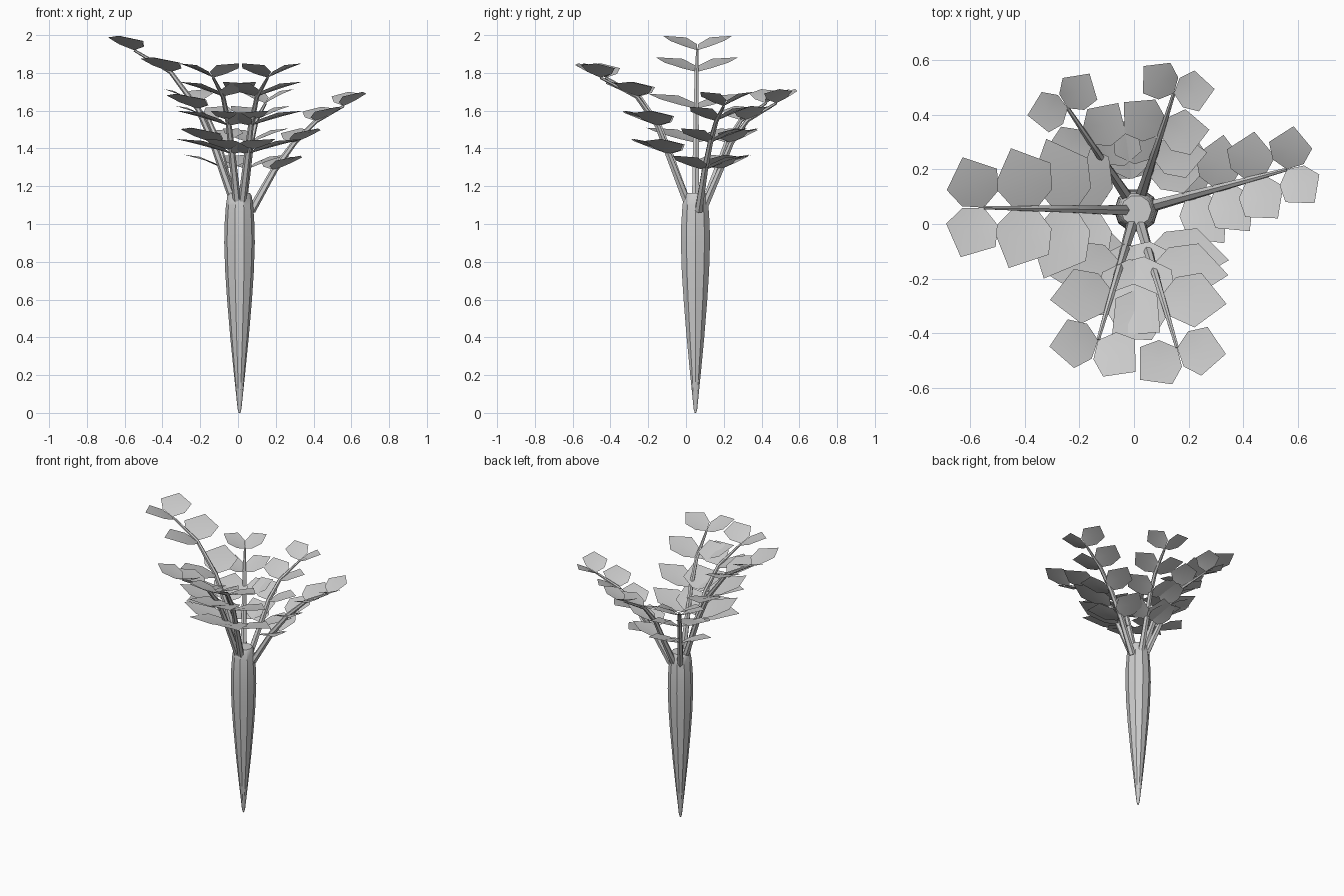
import bpy, bmesh, math
from mathutils import Vector

if "Cube" in bpy.data.objects:
    bpy.data.objects.remove(bpy.data.objects["Cube"])

CX, CY = 0.008, 0.05   # axis of the root

grey = bpy.data.materials.new("plain_grey")
grey.diffuse_color = (0.6, 0.6, 0.6, 1)
grey.use_nodes = True
grey.node_tree.nodes["Principled BSDF"].inputs["Base Color"].default_value = grey.diffuse_color


def finish(bm, name, angle=50, recalc=True):
    if recalc:
        bmesh.ops.recalc_face_normals(bm, faces=bm.faces)
    me = bpy.data.meshes.new(name)
    bm.to_mesh(me)
    bm.free()
    me.materials.append(grey)
    ob = bpy.data.objects.new(name, me)
    bpy.context.collection.objects.link(ob)
    bpy.ops.object.select_all(action='DESELECT')
    ob.select_set(True)
    bpy.context.view_layer.objects.active = ob
    bpy.ops.object.shade_smooth_by_angle(angle=math.radians(angle))
    return ob


def tube(bm, points, radii, sides):
    """Capped tube of varying radius along a path."""
    rings = []
    for i, p in enumerate(points):
        t = (points[min(i + 1, len(points) - 1)] - points[max(i - 1, 0)]).normalized()
        a = t.cross(Vector((0, 1, 0))).normalized()
        b = t.cross(a)
        rings.append([bm.verts.new(p + radii[i] * (a * math.cos(k * math.tau / sides)
                                                  + b * math.sin(k * math.tau / sides)))
                      for k in range(sides)])
    for r0, r1 in zip(rings, rings[1:]):
        for k in range(sides):
            j = (k + 1) % sides
            bm.faces.new((r0[k], r0[j], r1[j], r1[k]))
    bm.faces.new(rings[0])
    bm.faces.new(rings[-1])


# Tapered root with a flat crown
profile = [(0, .004), (.02, .010), (.2, .029), (.4, .049), (.6, .066), (.75, .076),
           (.9, .081), (1.0, .079), (1.1, .072), (1.15, .064), (1.163, .056)]
bm = bmesh.new()
tube(bm, [Vector((CX, CY, z)) for z, r in profile], [r for z, r in profile], 10)
finish(bm, "root", 35)


def leaf(bm, node, h, side, length, width):
    """Hexagonal leaf, rising from its stem and flattening towards the tip."""
    s = Vector((-h.y, h.x, 0)) * side
    ang = math.radians(66)
    u_dir = h * math.cos(ang) + s * math.sin(ang)
    v_dir = h * math.sin(ang) - s * math.cos(ang)

    def vert(u, v, rise):
        p = u_dir * (u * length) + v_dir * (v * width)
        p.z = rise * 0.2 + 0.1 * p.dot(h)
        return bm.verts.new(node + p)

    base, mid, tip = vert(0, 0, 0), vert(.5, 0, .22), vert(1, 0, .34)
    for m in (1, -1):
        a, b = vert(.18, .36 * m, .12), vert(.56, .5 * m, .27)
        for tri in ((base, a, mid), (a, b, mid), (b, tip, mid)):
            f = bm.faces.new(tri)
            f.normal_update()
            if f.normal.z < 0:
                f.normal_flip()


# Stems: tip x, tip y, base (reach, height), leaf nodes (reach, height), leaf lengths
low = [(.14, 1.29), (.20, 1.43), (.29, 1.55), (.45, 1.64)]
stems = {
    "left": (-.55, .06, (.025, 1.10), [(.14, 1.43), (.22, 1.61), (.365, 1.805), (.558, 1.92)],
             (.29, .28, .24, .20)),
    "back_left": (-.24, .42, (.04, 1.07), low, (.22, .20, .18, .15)),
    "back_right": (.145, .475, (.04, 1.07), low, (.22, .20, .18, .15)),
    "right": (.56, .20, (.065, 1.07), [(.19, 1.285), (.30, 1.43), (.42, 1.545), (.572, 1.625)],
              (.22, .20, .18, .16)),
    "front_right": (.157, -.45, (.04, 1.10), [(.15, 1.37), (.21, 1.52), (.325, 1.675), (.525, 1.775)],
                    (.30, .28, .24, .18)),
    "front_left": (-.13, -.42, (.04, 1.10), [(.14, 1.37), (.20, 1.52), (.31, 1.675), (.495, 1.775)],
                   (.30, .28, .23, .18)),
}
for name, (tx, ty, base, nodes, lengths) in stems.items():
    h = Vector((tx - CX, ty - CY, 0)).normalized()
    path = [Vector((CX, CY, z)) + h * r for r, z in [base] + nodes]
    bm = bmesh.new()
    tube(bm, path, [.022, .018, .015, .012, .007], 6)
    finish(bm, name + "_stem")
    bm = bmesh.new()
    for node, length in zip(path[1:], lengths):
        for side in (1, -1):
            leaf(bm, node, h, side, length, min(length, lengths[-1] * 1.12))
    finish(bm, name + "_leaves", recalc=False)
